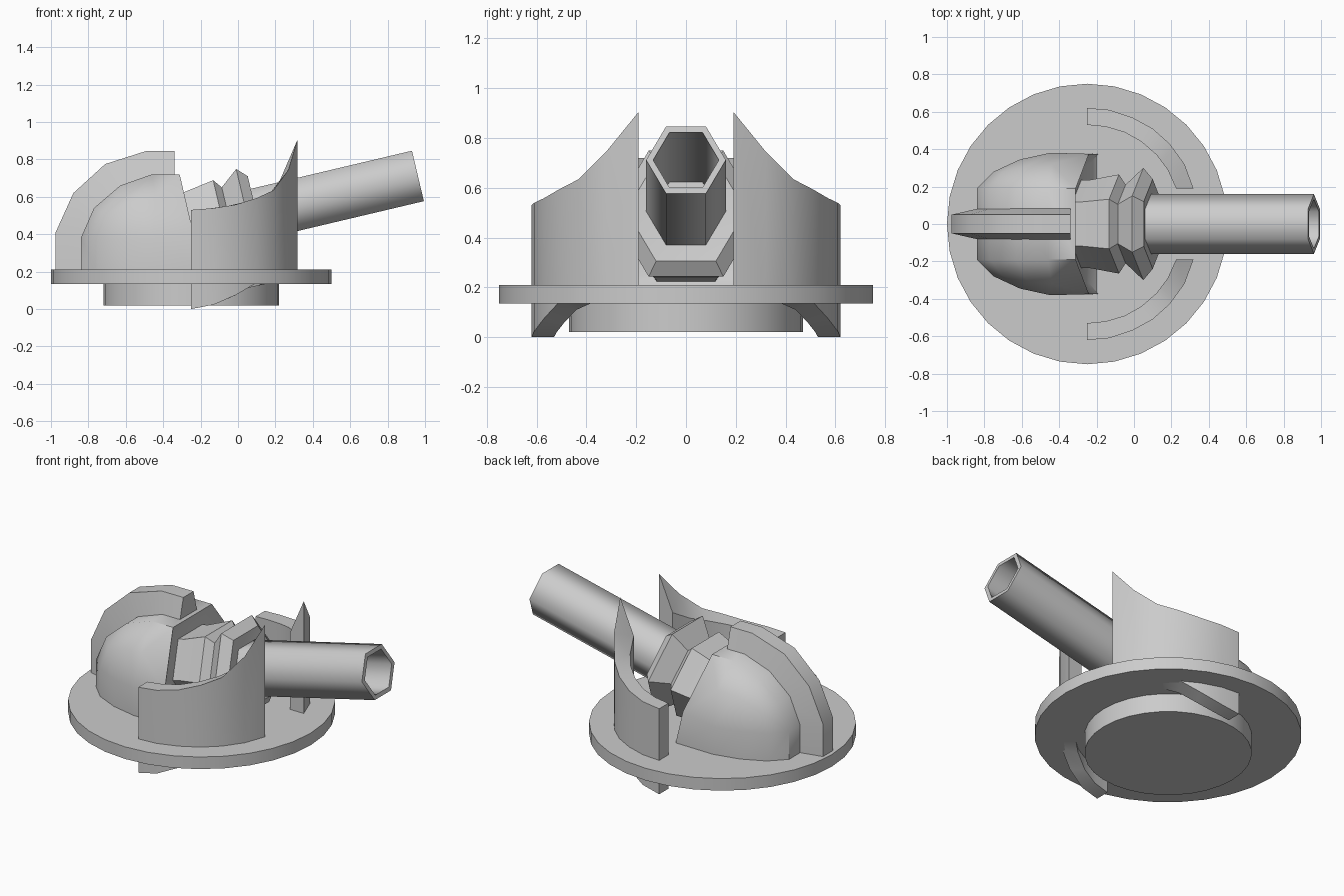
import bpy, bmesh, math
from mathutils import Vector

if "Cube" in bpy.data.objects:
    bpy.data.objects.remove(bpy.data.objects["Cube"])

CX = -0.25  # centre of the round base


def finish(name, bm, angle=35):
    bmesh.ops.recalc_face_normals(bm, faces=bm.faces[:])
    me = bpy.data.meshes.new(name)
    bm.to_mesh(me)
    bm.free()
    ob = bpy.data.objects.new(name, me)
    bpy.context.collection.objects.link(ob)
    bpy.ops.object.select_all(action='DESELECT')
    ob.select_set(True)
    bpy.context.view_layer.objects.active = ob
    bpy.ops.object.shade_smooth_by_angle(angle=math.radians(angle))
    return ob


def disc(name, r, z0, z1):
    bpy.ops.mesh.primitive_cylinder_add(vertices=32, radius=r, depth=z1 - z0,
                                        location=(CX, 0, (z0 + z1) / 2))
    ob = bpy.context.object
    ob.name = name
    bpy.ops.object.shade_smooth_by_angle(angle=math.radians(35))


def loft(bm, rings, closed=False):
    # joins equal-sized vertex rings, capping the ends of an open run
    rings = [[bm.verts.new(p) for p in r] for r in rings]
    pairs = list(zip(rings, rings[1:]))
    if closed:
        pairs.append((rings[-1], rings[0]))
    for a, b in pairs:
        n = len(a)
        for i in range(n):
            j = (i + 1) % n
            bm.faces.new((a[i], a[j], b[j], b[i]))
    if not closed:
        bm.faces.new(rings[0])
        bm.faces.new(rings[-1])


def lerp(table, x):
    for (x0, z0), (x1, z1) in zip(table, table[1:]):
        if x <= x1:
            return z0 + (z1 - z0) * (x - x0) / (x1 - x0)
    return table[-1][1]


# Round base plate and foot
disc("base_plate", 0.75, 0.135, 0.21)
disc("base_foot", 0.47, 0.02, 0.15)

# Curved side walls, top and bottom edges following a side profile
top = [(-.25, .53), (-.12, .54), (0, .56), (.12, .6), (.19, .635),
       (.225, .69), (.29, .77), (.318, .905)]
bottom = [(-.25, 0), (-.12, .025), (0, .08), (.08, .14), (.4, .15)]
outer = [(-.25, .62), (-.13, .61), (-.01, .57), (.10, .51), (.19, .43), (.27, .32), (.318, .19)]
inner = [(-.25, .53), (-.15, .52), (-.05, .49), (.04, .44), (.12, .37), (.18, .29), (.225, .19)]
for side, s in (("front", -1), ("back", 1)):
    bm = bmesh.new()
    rings = []
    for (xo, yo), (xi, yi) in zip(outer, inner):
        rings.append([(xo, s * yo, lerp(bottom, xo)), (xo, s * yo, lerp(top, xo)),
                      (xi, s * yi, lerp(top, xi)), (xi, s * yi, lerp(bottom, xi))])
    loft(bm, rings)
    finish(side + "_side_wall", bm)

# Rounded hood: flat middle strip with curved flanks and a tilted open front
strip = [(-.84, .20), (-.84, .38), (-.77, .54), (-.63, .66), (-.46, .72), (-.312, .72)]
plan = [(-.75, .28), (-.61, .345), (-.45, .38)]
pts = [(x, .19, z) for x, z in strip] + [(-.19, .19, .20)]
pts += [(x, y, z) for x, y in plan for z in (.20, .38)]
pts += [(-.70, .28, .51), (-.57, .31, .57), (-.44, .32, .58)]
pts += [(-.19, .375, .20), (-.241, .375, .415)]
bm = bmesh.new()
for x, y, z in pts:
    bm.verts.new((x, y, z))
    bm.verts.new((x, -y, z))
bmesh.ops.convex_hull(bm, input=bm.verts[:])
bmesh.ops.dissolve_limit(bm, angle_limit=math.radians(2), verts=bm.verts[:], edges=bm.edges[:])
bm.normal_update()
mouth = [f for f in bm.faces if f.normal.x > .9]
bmesh.ops.inset_region(bm, faces=mouth, thickness=.06, depth=-.04, use_even_offset=True)
finish("hood", bm, 42)

# Raised fin over the hood, narrower along its outer edge
fin_out = [(-.975, .20), (-.975, .41), (-.88, .62), (-.71, .775), (-.49, .845), (-.34, .845)]
fin_in = [(-.80, .20), (-.80, .37), (-.74, .51), (-.61, .63), (-.45, .69), (-.34, .69)]
bm = bmesh.new()
loft(bm, [[(xo, -.05, zo), (xo, .05, zo), (xi, .09, zi), (xi, -.09, zi)]
          for (xo, zo), (xi, zi) in zip(fin_out, fin_in)])
finish("hood_fin", bm)

# Six-sided barrel with collar and flare, turned around a tilted axis
tilt = math.radians(13.3)
up = Vector((-math.sin(tilt), 0, math.cos(tilt)))


def hex_ring(t, r):
    c = Vector((t, 0, .484 + t * math.tan(tilt)))
    return [c + r * (math.cos(k * math.pi / 3) * Vector((0, 1, 0)) +
                     math.sin(k * math.pi / 3) * up) for k in range(6)]


def turned(name, profile, angle):
    bm = bmesh.new()
    loft(bm, [hex_ring(t, r) for t, r in profile])
    finish(name, bm, angle)


turned("barrel", [(.05, .16), (.962, .16), (.962, .132), (.12, .132)], 62)
turned("barrel_collar", [(-.34, .235), (-.24, .235), (-.08, .265), (-.045, .21),
                         (.05, .30), (.10, .24), (.09, .15)], 25)
